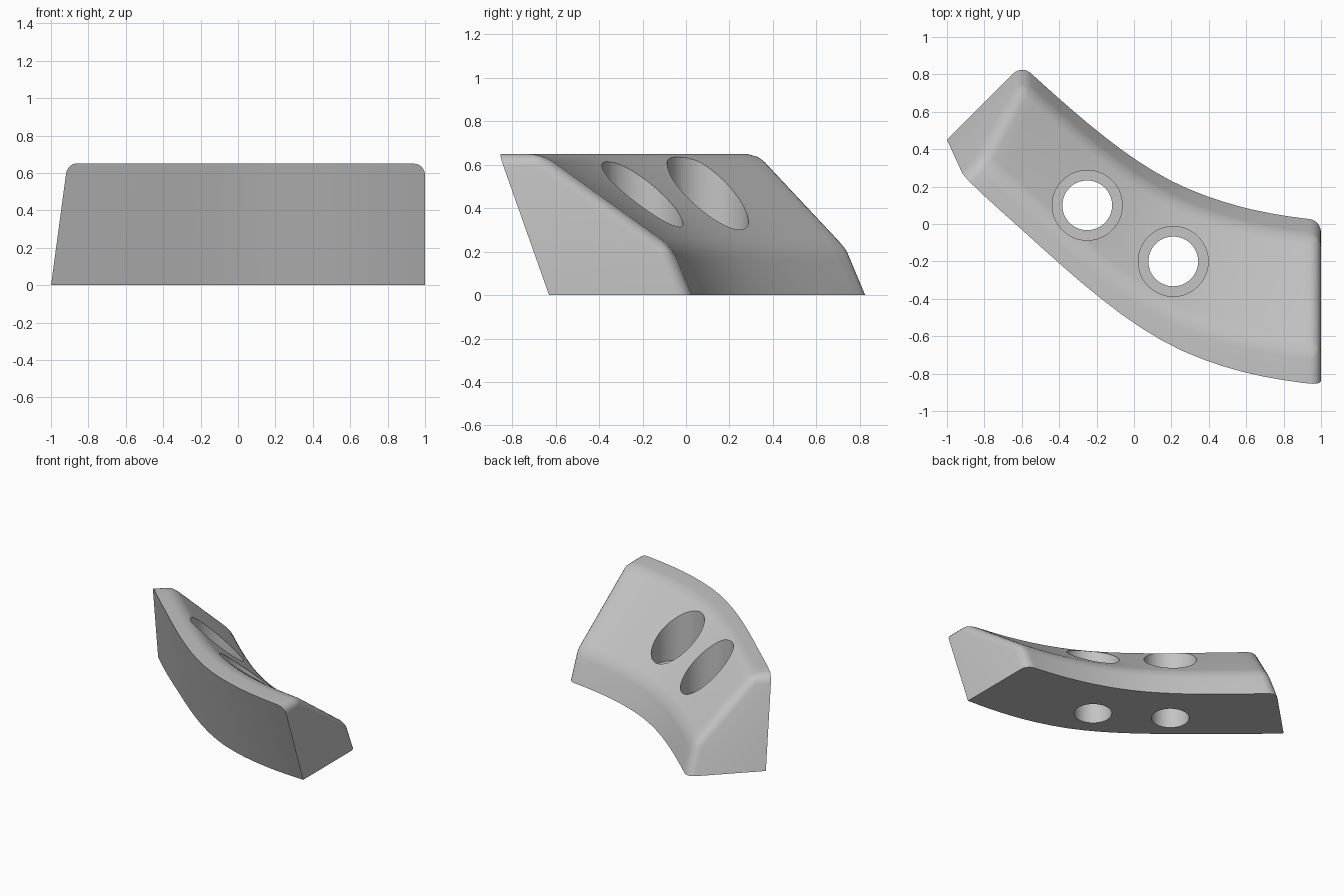
import bpy, bmesh, math

cube = bpy.data.objects.get("Cube")
if cube:
    bpy.data.objects.remove(cube)

HEIGHT = 0.65
STATIONS = 18
# Plan curve of the top front edge, y at even x steps of 0.2 from x = -1.4
CURVE = [0.75, 0.55, 0.345, 0.15, -0.03, -0.21, -0.38, -0.53,
         -0.65, -0.735, -0.795, -0.835, -0.86, -0.875]

# Cross-section rails: (offset in y from the plan curve at x = 0, change with x, z)
RAILS = [(0.168, 0.062, 0.0),     # bottom front
         (0.0, 0.0, HEIGHT),      # top front
         (0.19, 0.0, HEIGHT),     # top back
         (0.79, 0.0, 0.22),       # foot of the slope
         (0.88, 0.0, 0.0)]        # bottom back
FRONT, TOP, SLOPE, WALL, BASE, CAP = range(6)


def plan(x):
    """Smooth interpolation of the plan curve."""
    s = (x + 1.4) / 0.2
    i = max(1, min(len(CURVE) - 3, int(s)))
    t = s - i
    a, b, c, d = CURVE[i - 1:i + 3]
    return b + 0.5 * t * (c - a + t * (2*a - 5*b + 4*c - d + t * (3*(b - c) + d - a)))


def rail_y(rail, x):
    return plan(x) + rail[0] + rail[1] * x


def rail_start(rail):
    """x where a rail meets the leaning, angled end plane."""
    lo, hi = -1.15, 0.5
    for _ in range(40):
        mid = (lo + hi) / 2
        if mid - rail_y(rail, mid) + 1.45 < 0.28 * rail[2] / HEIGHT:
            lo = mid
        else:
            hi = mid
    return lo


# Material
grey = bpy.data.materials.new("plain grey")
grey.use_nodes = True
colour = (0.55, 0.55, 0.55, 1)
grey.diffuse_color = colour
grey.node_tree.nodes["Principled BSDF"].inputs["Base Color"].default_value = colour

# Curved block: rails joined into strips, closed with end caps
bm = bmesh.new()
rows = []
for rail in RAILS:
    x0 = rail_start(rail)
    xs = [x0 + (1 - x0) * i / STATIONS for i in range(STATIONS + 1)]
    rows.append([bm.verts.new((x, rail_y(rail, x), rail[2])) for x in xs])
for k in range(len(rows)):
    p, q = rows[k], rows[(k + 1) % len(rows)]
    for i in range(STATIONS):
        bm.faces.new((p[i], p[i + 1], q[i + 1], q[i])).material_index = k
for end in (0, STATIONS):
    bm.faces.new([r[end] for r in rows]).material_index = CAP
bmesh.ops.recalc_face_normals(bm, faces=bm.faces)

# Rounded edges along the slope and around the back of both ends
rounded = [{TOP, SLOPE}, {SLOPE, WALL}, {TOP, CAP}, {SLOPE, CAP}, {WALL, CAP}]
edges = [e for e in bm.edges if {f.material_index for f in e.link_faces} in rounded]
bmesh.ops.bevel(bm, geom=edges, offset=0.06, offset_type='OFFSET', segments=5,
                profile=0.5, affect='EDGES', clamp_overlap=True)
for f in bm.faces:
    f.material_index = 0
mesh = bpy.data.meshes.new("curved_block")
bm.to_mesh(mesh)
bm.free()
mesh.materials.append(grey)
block = bpy.data.objects.new("curved_block", mesh)
bpy.context.collection.objects.link(block)


def drill(x, y, radius, z0, z1):
    """Cut a vertical round hole in the block."""
    bpy.ops.mesh.primitive_cylinder_add(vertices=64, radius=radius, depth=z1 - z0,
                                        location=(x, y, (z0 + z1) / 2))
    cutter = bpy.context.object
    cutter.name = "hole_cutter"
    cutter.hide_render = True
    cutter.data.materials.append(grey)
    mod = block.modifiers.new("hole", 'BOOLEAN')
    mod.operation = 'DIFFERENCE'
    mod.solver = 'EXACT'
    mod.object = cutter
    bpy.ops.object.select_all(action='DESELECT')
    bpy.context.view_layer.objects.active = block
    block.select_set(True)
    bpy.ops.object.modifier_apply(modifier=mod.name)
    bpy.data.objects.remove(cutter)


# Two stepped bolt holes: wide bore above, narrow bore through the base
for hx, hy in ((-0.25, 0.10), (0.21, -0.20)):
    drill(hx, hy, 0.187, 0.2, 1.0)
    drill(hx, hy, 0.133, -0.3, 0.6)

bpy.ops.object.shade_smooth_by_angle(angle=math.radians(30))
